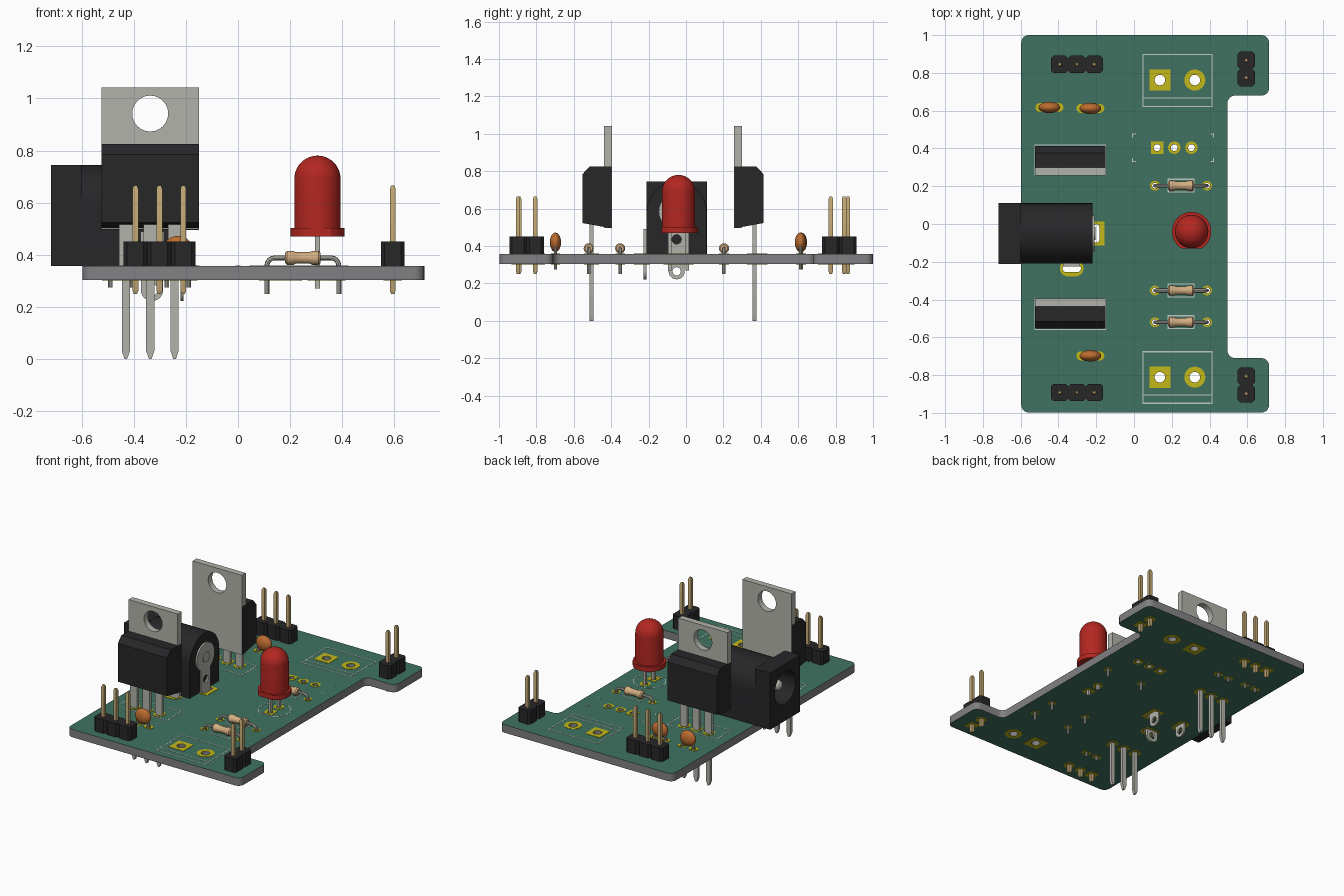
import bpy, bmesh
from math import sin, cos, pi, asin
from mathutils import Matrix, Vector

if "Cube" in bpy.data.objects:
    bpy.data.objects.remove(bpy.data.objects["Cube"])


def mat(name, *c):
    m = bpy.data.materials.new(name)
    m.diffuse_color = (*c, 1)
    m.use_nodes = True
    m.node_tree.nodes["Principled BSDF"].inputs["Base Color"].default_value = m.diffuse_color
    return m


GREEN = mat("green_mask", .05, .17, .12)
FIBRE = mat("board_edge", .22, .22, .23)
COPPER = mat("pad_yellow", .55, .48, .01)
WHITE = mat("print_grey", .55, .6, .56)
BLACK = mat("black_plastic", .02, .02, .022)
STEEL = mat("steel", .45, .45, .41)
GOLD = mat("gold", .55, .4, .18)
RED = mat("red_lens", .45, .02, .015)
TAN = mat("tan", .65, .42, .22)
ORANGE = mat("orange", .5, .15, .03)

TOP, BOT = .357, .303
AXES = {"z": Matrix.Identity(4),
        "x": Matrix(((0, 0, 1), (1, 0, 0), (0, 1, 0))).to_4x4(),    # loops in (y, z)
        "y": Matrix(((1, 0, 0), (0, 0, -1), (0, 1, 0))).to_4x4()}   # loops in (x, z)


def finish_curve(name, cu, m, world):
    ob = bpy.data.objects.new(name, cu)
    bpy.context.collection.objects.link(ob)
    bpy.ops.object.select_all(action='DESELECT')
    ob.select_set(True)
    bpy.context.view_layer.objects.active = ob
    bpy.ops.object.convert(target='MESH')
    ob = bpy.context.view_layer.objects.active
    me = ob.data
    bm = bmesh.new()
    bm.from_mesh(me)
    bmesh.ops.transform(bm, matrix=world, verts=bm.verts)
    bmesh.ops.remove_doubles(bm, verts=bm.verts, dist=1e-5)
    bmesh.ops.recalc_face_normals(bm, faces=bm.faces)
    bm.to_mesh(me)
    bm.free()
    me.materials.clear()
    me.materials.append(m)
    return ob


def plate(name, loops, a, b, m, axis="z"):
    """Flat outline with holes, extruded from a to b along an axis."""
    cu = bpy.data.curves.new(name, 'CURVE')
    cu.dimensions, cu.fill_mode, cu.extrude = '2D', 'BOTH', abs(b - a) / 2
    for lp in loops:
        s = cu.splines.new('POLY')
        s.points.add(len(lp) - 1)
        for p, q in zip(s.points, lp):
            p.co = (q[0], q[1], 0, 1)
        s.use_cyclic_u = True
    mid = (a + b) / 2 * (-1 if axis == "y" else 1)
    return finish_curve(name, cu, m, AXES[axis] @ Matrix.Translation((0, 0, mid)))


def wire(name, pts, r, m):
    cu = bpy.data.curves.new(name, 'CURVE')
    cu.dimensions, cu.bevel_depth, cu.bevel_resolution, cu.use_fill_caps = '3D', r, 2, True
    s = cu.splines.new('POLY')
    s.points.add(len(pts) - 1)
    for p, q in zip(s.points, pts):
        p.co = (*q, 1)
    return finish_curve(name, cu, m, Matrix.Identity(4))


def lathe(name, prof, loc, m, seg=32, phase=0, axis="z", scale=(1, 1, 1)):
    bm = bmesh.new()
    rings = [[bm.verts.new((r * cos(phase + 2 * pi * i / seg), r * sin(phase + 2 * pi * i / seg), h))
              for i in range(seg)] for r, h in prof]
    for p, q in zip(rings, rings[1:]):
        for i in range(seg):
            j = (i + 1) % seg
            bm.faces.new((p[i], p[j], q[j], q[i]))
    bmesh.ops.remove_doubles(bm, verts=bm.verts, dist=1e-6)
    bmesh.ops.transform(bm, verts=bm.verts,
                        matrix=Matrix.Translation(loc) @ AXES[axis] @ Matrix.Diagonal((*scale, 1)))
    bmesh.ops.recalc_face_normals(bm, faces=bm.faces)
    me = bpy.data.meshes.new(name)
    bm.to_mesh(me)
    bm.free()
    me.materials.append(m)
    bpy.context.collection.objects.link(bpy.data.objects.new(name, me))


def fillet(pts, r, n=6):
    """Round the right-angled corners of an outline."""
    out = []
    for i, c in enumerate(pts):
        c = Vector(c)
        a = (Vector(pts[i - 1]) - c).normalized() * r
        b = (Vector(pts[(i + 1) % len(pts)]) - c).normalized() * r
        for k in range(n + 1):
            t = pi / 2 * k / n
            p = c + a + b - b * cos(t) - a * sin(t)
            if not out or (p - out[-1]).length > 1e-5:
                out.append(p)
    if (out[0] - out[-1]).length < 1e-5:
        out.pop()
    return out


def rect(x, y, w, h, r=0):
    p = [(x - w / 2, y - h / 2), (x + w / 2, y - h / 2), (x + w / 2, y + h / 2), (x - w / 2, y + h / 2)]
    return fillet(p, r) if r else p


def disc(x, y, r):
    return rect(x, y, 2 * r, 2 * r, r)


pads, holes, prints = [], [], []


def pad(x, y, w, h, r=0, hw=.036, hh=None):
    hh = hh or hw
    hole = rect(x, y, hw, hh, min(hw, hh) / 2)
    pads.extend((rect(x, y, w, h, r), hole))
    holes.append(hole)


def frame(x0, y0, x1, y1, t=.006):
    x, y, w, h = (x0 + x1) / 2, (y0 + y1) / 2, x1 - x0, y1 - y0
    prints.extend((rect(x, y, w, h), rect(x, y, w - 2 * t, h - 2 * t)))


# pin headers
P = .092
for k, (cx, cy, n, along_y) in enumerate([(-.302, .845, 3, 0), (-.302, -.892, 3, 0),
                                          (.594, .82, 2, 1), (.594, -.852, 2, 1)]):
    h, c, side = P / 2, .014, []
    for i in range(n):
        x = (i - n / 2) * P
        side += [(x, -h + c), (x + c, -h), (x + P - c, -h)]
    side.append((n * P / 2, -h + c))
    loop = side + [(-x, -y) for x, y in side]
    put = (lambda u, v: (cx + v, cy + u)) if along_y else (lambda u, v: (cx + u, cy + v))
    plate(f"header_block_{k}", [[put(*p) for p in loop]], TOP, .45, BLACK)
    for i in range(n):
        x, y = put((i - (n - 1) / 2) * P, 0)
        lathe(f"header_pin_{k}_{i}", [(0, .25), (.009, .25), (.016, .262), (.016, .652), (.009, .666), (0, .666)],
              (x, y, 0), GOLD, 4, pi / 4)
        pad(x, y, .07, .07, 0 if i == 0 else .035)

# disc capacitors
ball = [(sin(pi * i / 14), -cos(pi * i / 14)) for i in range(15)]
for k, (x, y) in enumerate([(-.231, .612), (-.448, .617), (-.231, -.698)]):
    lathe(f"capacitor_{k}", ball, (x, y, .42), ORANGE, 28, scale=(.057, .03, .052))
    for s in (-1, 1):
        lathe(f"capacitor_lead_{k}", [(0, .275), (.009, .275), (.009, .4), (0, .4)], (x + s * .042, y, 0), STEEL, 10)
        pad(x + s * .042, y, .064, .048, .0239, .03)

# upright regulators, tabs facing inwards
X = -.337
for k, (y0, s) in enumerate([(-.395, -1), (.256, 1)]):
    prof = [(.003, .495), (.158, .523), (.158, .785), (.12, .826), (.003, .826)]
    plate(f"regulator_body_{k}", [[(y0 + s * t, z) for t, z in prof]], X - .187, X + .187, BLACK, "x")
    plate(f"regulator_tab_{k}", [rect(X, .769, .373, .546), disc(X, .942, .069)],
          y0, y0 + s * .043, STEEL, "y")
    for i in (-1, 0, 1):
        half = [(.026, .52), (.026, .36), (.0155, .345), (.0155, .03), (.005, 0)]
        x, yl = X + i * .0935, y0 + s * .11
        plate(f"regulator_leg_{k}", [[(x + u, z) for u, z in half] + [(x - u, z) for u, z in half[::-1]]],
              yl - .01, yl + .01, STEEL, "y")
        pad(x, yl, .07, .08, .034, .045)
    frame(-.527, min(y0, y0 + s * .166), -.148, max(y0, y0 + s * .166))

# resistors
body = [(0, -.068), (.02, -.068), (.027, -.06), (.027, -.036), (.022, -.027)]
body += [(r, -h) for r, h in body[::-1]]
for k, y in enumerate((.203, -.352, -.52)):
    lathe(f"resistor_{k}", body, (.249, y, .388), TAN, 24, axis="x")
    arc = [(.141 - .03 * sin(t), .358 + .03 * cos(t)) for t in [pi / 8 * i for i in range(5)]]
    left = [(.111, .25)] + arc[::-1]
    pts = left + [(.498 - x, z) for x, z in left[::-1]]
    wire(f"resistor_lead_{k}", [(x, y, z) for x, z in pts], .0095, STEEL)
    for x in (.111, .387):
        pad(x, y, .052, .052, .026, .03)
    frame(.178, y - .037, .32, y + .037)

# red lamp
LX, LY = .305, -.04
dome = [(.0885 * cos(pi / 2 * i / 10), .692 + .0885 * sin(pi / 2 * i / 10)) for i in range(11)]
lathe("lamp_lens", [(0, .475), (.0885, .475)] + dome, (LX, LY, 0), RED, 40)
ring = [(LX + .104 * cos(2 * pi * i / 48), LY + max(-.09, .104 * sin(2 * pi * i / 48))) for i in range(48)]
plate("lamp_flange", [ring], .47, .503, RED)
for s in (-1, 1):
    plate("lamp_leg", [rect(LX, LY + s * P / 2, .018, .018)], .27, .48, STEEL)
    pad(LX, LY + s * P / 2, .066, .066, 0 if s < 0 else .033, .034)
inner = [(LX + (x - LX) * .95, LY + (y - LY) * .95) for x, y in ring]
prints.extend((ring, inner))

# power socket: square face, arched barrel, closed back
JY, JZ = -.05, .585
bore = disc(JY, JZ, .113)
arch = [(JY + .16 * cos(pi * i / 24), JZ + .16 * sin(pi * i / 24)) for i in range(25)]
arch += [(JY - .16, TOP), (JY + .16, TOP)]
plate("socket_face", [rect(JY, (.745 + TOP) / 2, .324, .745 - TOP), bore], -.717, -.6, BLACK, "x")
plate("socket_barrel", [arch, bore], -.6, -.28, BLACK, "x")
plate("socket_back", [arch], -.28, -.22, BLACK, "x")
lathe("socket_centre_pin", [(.036, -.28), (.036, -.66), (.028, -.678), (.014, -.688), (0, -.69)],
      (0, JY, JZ), STEEL, 24, axis="x")


def lug(c, z_top, w):
    """Solder tab with rounded eyelet end."""
    end = [(c - .043 * cos(pi * i / 12), .265 - .043 * sin(pi * i / 12)) for i in range(13)]
    return [(c - w, z_top), (c - w, .36), (c - .043, .36)] + end + [(c + .043, .36), (c + w, .36), (c + w, z_top)]


t0 = asin(.05 / .096)
key = [(JY + .096 * sin(t), JZ - .096 * cos(t))
       for t in [t0 + (2 * pi - 2 * t0) * i / 32 for i in range(33)]]
plate("socket_rear_contact", [key + lug(JY, .49, .05), disc(JY, .436, .025), disc(JY, .265, .022)],
      -.22, -.209, STEEL, "x")
lathe("socket_rivet", [(0, -.21), (.034, -.21), (.034, -.203), (0, -.203)], (0, JY, JZ), STEEL, 24, axis="x")
plate("socket_inner_lug", [lug(JY, .37, .045), disc(JY, .265, .022)], -.435, -.424, STEEL, "x")
plate("socket_side_lug", [lug(-.33, .49, .045), disc(-.33, .265, .022)], -.226, -.21, STEEL, "y")
pad(-.2, JY, .088, .125, 0, .034, .098)
pad(-.43, JY, .08, .125, .0399, .034, .098)
pad(-.33, -.235, .125, .085, .0424, .098, .04)

# empty terminal and switch footprints
for y, lo, hi, bar in ((.762, .62, .9, .667), (-.811, -.952, -.673, -.905)):
    pad(.137, y, .112, .112, 0, .056)
    pad(.322, y, .112, .112, .056, .056)
    frame(.045, lo, .416, hi)
    prints.append(rect(.2305, bar, .358, .006))
for i in range(3):
    pad(.122 + i * .091, .404, .066, .066, 0 if i == 0 else .033, .036)
for sx in (-1, 1):
    for sy in (-1, 1):
        x, y = .207 + sx * .217, .404 + sy * .075
        prints.append([(x, y), (x - sx * .02, y), (x - sx * .02, y - sy * .005), (x - sx * .005, y - sy * .005),
                       (x - sx * .005, y - sy * .02), (x, y - sy * .02)])

# board with drilled holes, mask colour on both faces
outline = fillet([(-.597, -.998), (.715, -.998), (.715, -.71), (.495, -.71),
                  (.495, .68), (.715, .68), (.715, 1), (-.597, 1)], .04)
board = plate("circuit_board", [outline] + holes, BOT, TOP, FIBRE)
board.data.materials.append(GREEN)
for f in board.data.polygons:
    f.material_index = int(abs(f.normal.z) > .5)
plate("pads_top", pads, TOP, TOP + .002, COPPER)
plate("pads_bottom", pads, BOT - .002, BOT, COPPER)
plate("outline_print", prints, TOP, TOP + .0012, WHITE)

bpy.ops.object.select_all(action='SELECT')
bpy.context.view_layer.objects.active = board
bpy.ops.object.shade_smooth_by_angle(angle=pi / 6)
